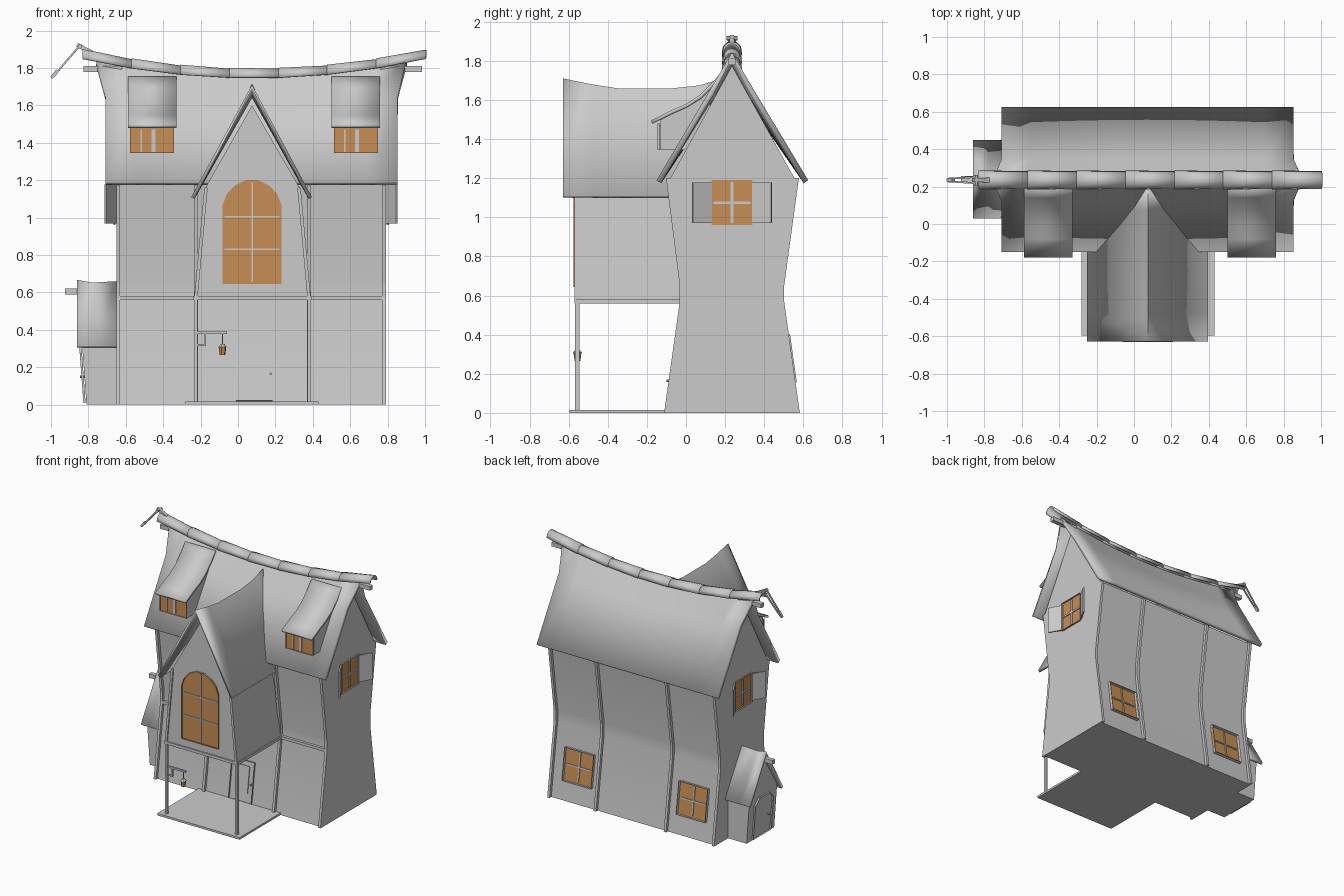
import bpy, bmesh, math
from mathutils import Matrix, Vector

cube = bpy.data.objects.get("Cube")
if cube:
    bpy.data.objects.remove(cube, do_unlink=True)


def material(name, rgb):
    m = bpy.data.materials.new(name)
    m.use_nodes = True
    m.diffuse_color = (*rgb, 1)
    m.node_tree.nodes["Principled BSDF"].inputs["Base Color"].default_value = (*rgb, 1)
    return m


GREY = material("plain grey", (0.6, 0.6, 0.6))
AMBER = material("amber glass", (0.57, 0.27, 0.09))


def finish(name, bm, mats=(GREY,), recalc=True):
    if recalc:
        bmesh.ops.recalc_face_normals(bm, faces=bm.faces)
    me = bpy.data.meshes.new(name)
    bm.to_mesh(me)
    bm.free()
    for m in mats:
        me.materials.append(m)
    ob = bpy.data.objects.new(name, me)
    bpy.context.collection.objects.link(ob)
    return ob


def smooth(ob):
    bpy.ops.object.select_all(action='DESELECT')
    ob.select_set(True)
    bpy.context.view_layer.objects.active = ob
    bpy.ops.object.shade_smooth_by_angle(angle=math.radians(30))


def prism(name, pts, axis, a, b):
    """Extrude a 2D outline along one axis from a to b."""
    place = {"x": lambda p, d: (d, *p), "y": lambda p, d: (p[0], d, p[1]),
             "z": lambda p, d: (*p, d)}[axis]
    bm = bmesh.new()
    lo, hi = [[bm.verts.new(place(p, d)) for p in pts] for d in (a, b)]
    bm.faces.new(lo)
    bm.faces.new(hi[::-1])
    n = len(pts)
    for i in range(n):
        j = (i + 1) % n
        bm.faces.new((lo[i], lo[j], hi[j], hi[i]))
    return finish(name, bm)


def box(name, x0, x1, y0, y1, z0, z1):
    return prism(name, [(x0, y0), (x1, y0), (x1, y1), (x0, y1)], "z", z0, z1)


def rod(name, p, q, r1, r2=None, sides=6, mat=GREY):
    p, q = Vector(p), Vector(q)
    rot = (q - p).to_track_quat('Z', 'Y').to_matrix().to_4x4()
    bm = bmesh.new()
    bmesh.ops.create_cone(bm, cap_ends=True, segments=sides, radius1=r1,
                          radius2=r1 if r2 is None else r2, depth=(q - p).length,
                          matrix=Matrix.Translation((p + q) / 2) @ rot @ Matrix.Rotation(math.pi / 4, 4, 'Z'))
    return finish(name, bm, (mat,))


def sheet(name, rows, thick):
    """Thin curved slab through a grid of points, thickened downwards."""
    bm = bmesh.new()
    g = [[bm.verts.new(p) for p in row] for row in rows]
    for a, b in zip(g, g[1:]):
        for j in range(len(a) - 1):
            bm.faces.new((a[j], b[j], b[j + 1], a[j + 1]))
    ob = finish(name, bm, recalc=False)
    mod = ob.modifiers.new("thickness", 'SOLIDIFY')
    mod.thickness, mod.offset = thick, -1
    smooth(ob)
    return ob


def panel(name, origin, u, v, outline, rim=0.015, depth=0.012, bars=(), inner=AMBER):
    """Framed panel on a wall; bars are (x0, x1, y0, y1) in the wall plane."""
    u, v = Vector(u).normalized(), Vector(v).normalized()
    mat = Matrix((u, v, u.cross(v))).transposed().to_4x4()
    mat.translation = origin
    bm = bmesh.new()
    face = bm.faces.new([bm.verts.new((x, y, 0.004)) for x, y in outline])
    ring = bmesh.ops.inset_region(bm, faces=[face], thickness=rim,
                                  use_boundary=True, use_even_offset=True)["faces"]
    face.material_index = 1
    ext = bmesh.ops.extrude_face_region(bm, geom=ring)["geom"]
    bmesh.ops.translate(bm, vec=(0, 0, depth), verts=[e for e in ext if isinstance(e, bmesh.types.BMVert)])
    bmesh.ops.delete(bm, geom=ring, context='FACES_ONLY')
    for x0, x1, y0, y1 in bars:
        m = Matrix.Translation(((x0 + x1) / 2, (y0 + y1) / 2, 0.006))
        bmesh.ops.create_cube(bm, size=1, matrix=m @ Matrix.Diagonal((x1 - x0, y1 - y0, 0.01, 1)))
    bm.transform(mat)
    return finish(name, bm, (GREY, inner))


def rect(w, h):
    return [(-w / 2, -h / 2), (w / 2, -h / 2), (w / 2, h / 2), (-w / 2, h / 2)]


def cross(w, h, t=0.007):
    return [(-t, t, -h / 2, h / 2), (-w / 2, w / 2, -t, t)]


X0, X1, XC, YC = -0.65, 0.79, 0.07, 0.235
PX0, PX1, PXC = -0.235, 0.39, 0.075

# Main house: pinched walls and end gables
front = [(-0.09, 0), (-0.01, 0.57), (-0.01, 0.65), (-0.08, 1.2)]
back = [(0.56, 0), (0.48, 0.57), (0.48, 0.65), (0.555, 1.2)]
smooth(prism("main_walls", front + back[::-1], "x", X0, X1))
for side, x in (("right", X0), ("left", X1 - 0.02)):
    prism(side + "_gable", [(-0.08, 1.2), (0.555, 1.2), (YC, 1.775)], "x", x, x + 0.02)

# Timber posts following the walls
for i, x in enumerate((X0, PX0, PX1 - 0.02, X1 - 0.02)):
    for name, prof, off in (("front", front, -0.022), ("back", back, 0.022)):
        strip = [(y + off, z) for y, z in prof] + prof[::-1]
        prism(f"{name}_post_{i}", strip, "x", x, x + 0.02)
box("front_rail", X0, X1, -0.03, 0, 0.56, 0.582)

# Sagging main roof, flared towards the ridge
rows = []
for i in range(11):
    f = i / 5 - 1
    row = []
    for y, t in ((-0.15, 0), (0.12, 0.7), (YC, 1), (0.35, 0.7), (0.625, 0)):
        half = 0.78 + (0.047 if t == 1 else 0)
        row.append((0.0725 + f * half, y, 1.19 + t * (0.57 + 0.083 * f * f)))
    rows.append(row)
sheet("main_roof", rows, 0.028)

# Ridge tiles and beam ends
step = 1.83 / 7
for i in range(7):
    rows = []
    for x, r in ((-0.83 + i * step, 0.052), (-0.83 + (i + 1) * step + 0.006, 0.047)):
        top = 1.797 + 0.123 * (x - 0.085) ** 2
        arc = [math.pi * (1 - k / 6) for k in range(7)]
        rows.append([(x, YC - 0.052, top - 0.075)] +
                    [(x, YC + r * math.cos(a), top - 0.05 + r * math.sin(a)) for a in arc] +
                    [(x, YC + 0.052, top - 0.075)])
    sheet(f"ridge_tile_{i}", [r[1:-1] for r in rows], 0.01)
box("ridge_beam_right", -0.825, -0.62, 0.218, 0.252, 1.78, 1.812)
box("ridge_beam_left", 0.76, 0.985, 0.218, 0.252, 1.78, 1.812)

# Ridge-end ornament
rod("ornament_arm", (-0.78, YC, 1.88), (-0.86, YC, 1.925), 0.018, 0.014, 4)
rod("ornament_pin", (-0.845, YC - 0.028, 1.915), (-0.845, YC + 0.028, 1.915), 0.012)
for s in (-1, 1):
    rod("ornament_prong", (-0.85, YC + s * 0.016, 1.915), (-0.99, YC + s * 0.008, 1.752), 0.007, 0.006, 4)
rod("ornament_tip", (-0.965, YC, 1.785), (-0.998, YC, 1.747), 0.014, 0.01, 4)

# Dormers
for side, x in (("right", -0.459), ("left", 0.63)):
    top = [(-0.18, 1.495), (-0.08, 1.545), (0.0, 1.58), (0.07, 1.625), (0.14, 1.695), (0.19, 1.755)]
    sheet(side + "_dormer_roof", [[(x + dx, y, z) for y, z in top] for dx in (-0.129, 0.129)], 0.018)
    prism(side + "_dormer_walls", [(-0.13, 1.345), (-0.13, 1.5), (0.13, 1.655), (0.1, 1.345)],
          "x", x - 0.115, x + 0.115)
    panel(side + "_dormer_window", (x, -0.13, 1.412), (1, 0, 0), (0, 0, 1), rect(0.235, 0.135),
          bars=[(-0.062, -0.054, -0.06, 0.06), (-0.004, 0.018, -0.06, 0.06)])

# Projecting front room over the porch
room = [(PX0, 0.565), (PX1, 0.565), (0.335, 1.15), (PXC, 1.6), (-0.18, 1.15)]
prism("front_room", room, "y", -0.56, 0.1)
ridge = ((-0.628, 1.71), (-0.48, 1.68), (-0.35, 1.66), (-0.07, 1.66), (0.07, 1.675), (0.2, 1.715))
sheet("front_room_roof", [[(PXC + 0.32, y, 1.11), (PXC, y, z), (PXC - 0.325, y, 1.11)] for y, z in ridge], 0.02)
for s, xb, xt in ((1, PX0, -0.18), (-1, PX1, 0.335)):
    w = 0.018 * s
    prism("room_corner_trim", [(xb, 0.56), (xb + w, 0.56), (xt + w, 1.16), (xt, 1.16)], "y", -0.57, -0.545)
    box("porch_post", min(xb, xb + w), max(xb, xb + w), -0.567, -0.545, 0, 0.57)
    box("room_side_rail", xb - 0.006, xb + 0.006, -0.565, 0, 0.56, 0.582)
box("room_front_rail", PX0, PX1, -0.57, -0.55, 0.56, 0.582)
box("porch_floor", -0.28, 0.43, -0.595, 0.14, 0, 0.016)

# Arched front window
arch = [(-0.158, -0.28), (0.158, -0.28), (0.158, 0.14), (0.135, 0.2), (0.095, 0.245), (0.035, 0.275),
        (-0.035, 0.275), (-0.095, 0.245), (-0.135, 0.2), (-0.158, 0.14)]
panel("arched_window", (PXC, -0.56, 0.925), (1, 0, 0), (0, 0, 1), arch,
      bars=[(-0.004, 0.004, -0.27, 0.265), (-0.148, 0.148, -0.099, -0.091), (-0.148, 0.148, 0.075, 0.083)])

# Front door
panel("front_door", (0.0875, -0.066, 0.172), (1, 0, 0), (0, 0.08, 0.57), rect(0.195, 0.31),
      rim=0.024, depth=0.014, inner=GREY, bars=[(-0.055, 0.055, -0.09, 0.115)])
rod("door_knob", (0.175, -0.075, 0.165), (0.175, -0.1, 0.165), 0.007)

# Back windows
for i, x in enumerate((-0.435, 0.55)):
    panel(f"back_window_{i}", (x, 0.5215, 0.275), (-1, 0, 0), (0, -0.08, 0.57), rect(0.25, 0.25),
          rim=0.02, depth=0.024, bars=cross(0.22, 0.22, 0.005))

# Side windows with open shutters
for side, s in (("left", 1), ("right", -1)):
    x = XC + s * 0.72
    panel(side + "_side_window", (x, YC, 1.075), (0, s, 0), (0, 0, 1), rect(0.21, 0.23),
          bars=cross(0.19, 0.21))
    for d in (-1, 1):
        pts = [(0, 0.107), (0.055, 0.205), (0.064, 0.2), (0.01, 0.102)]
        prism(side + "_shutter", [(x + s * a, YC + d * b) for a, b in pts], "z", 0.97, 1.178)

# Side shed
prism("shed_walls", [(X0, 0), (-0.81, 0), (-0.835, 0.34), (X0, 0.34)], "y", 0.07, 0.41)
prism("shed_gable", [(0.07, 0.34), (0.41, 0.34), (0.24, 0.62)], "x", -0.835, X0)
sheet("shed_roof", [[(x, 0.03, 0.315), (x, 0.24, z), (x, 0.45, 0.315)]
                    for x, z in ((-0.86, 0.667), (-0.78, 0.653), (X0, 0.66))], 0.02)
box("shed_beam", -0.925, -0.8, 0.224, 0.256, 0.588, 0.62)
panel("shed_door", (-0.822, 0.24, 0.165), (0, -1, 0), (-0.025, 0, 0.34),
      [(-0.11, -0.155), (0.11, -0.155), (0.11, 0.11), (0.06, 0.16), (-0.06, 0.16), (-0.11, 0.11)],
      rim=0.02, inner=GREY)
rod("shed_door_knob", (-0.82, 0.17, 0.15), (-0.845, 0.17, 0.15), 0.007)

# Hanging porch lantern
LX, LY = -0.083, -0.555
box("lantern_arm", PX0, -0.06, LY - 0.007, LY + 0.007, 0.378, 0.391)
box("lantern_brace", PX0, -0.172, LY - 0.005, LY + 0.005, 0.315, 0.325)
box("lantern_strut", -0.18, -0.172, LY - 0.005, LY + 0.005, 0.315, 0.385)
rod("lantern_chain", (LX, LY, 0.385), (LX, LY, 0.315), 0.003)
rod("lantern_cap", (LX, LY, 0.308), (LX, LY, 0.325), 0.025, 0.008)
rod("lantern_glass", (LX, LY, 0.265), (LX, LY, 0.308), 0.015, 0.021, mat=AMBER)
